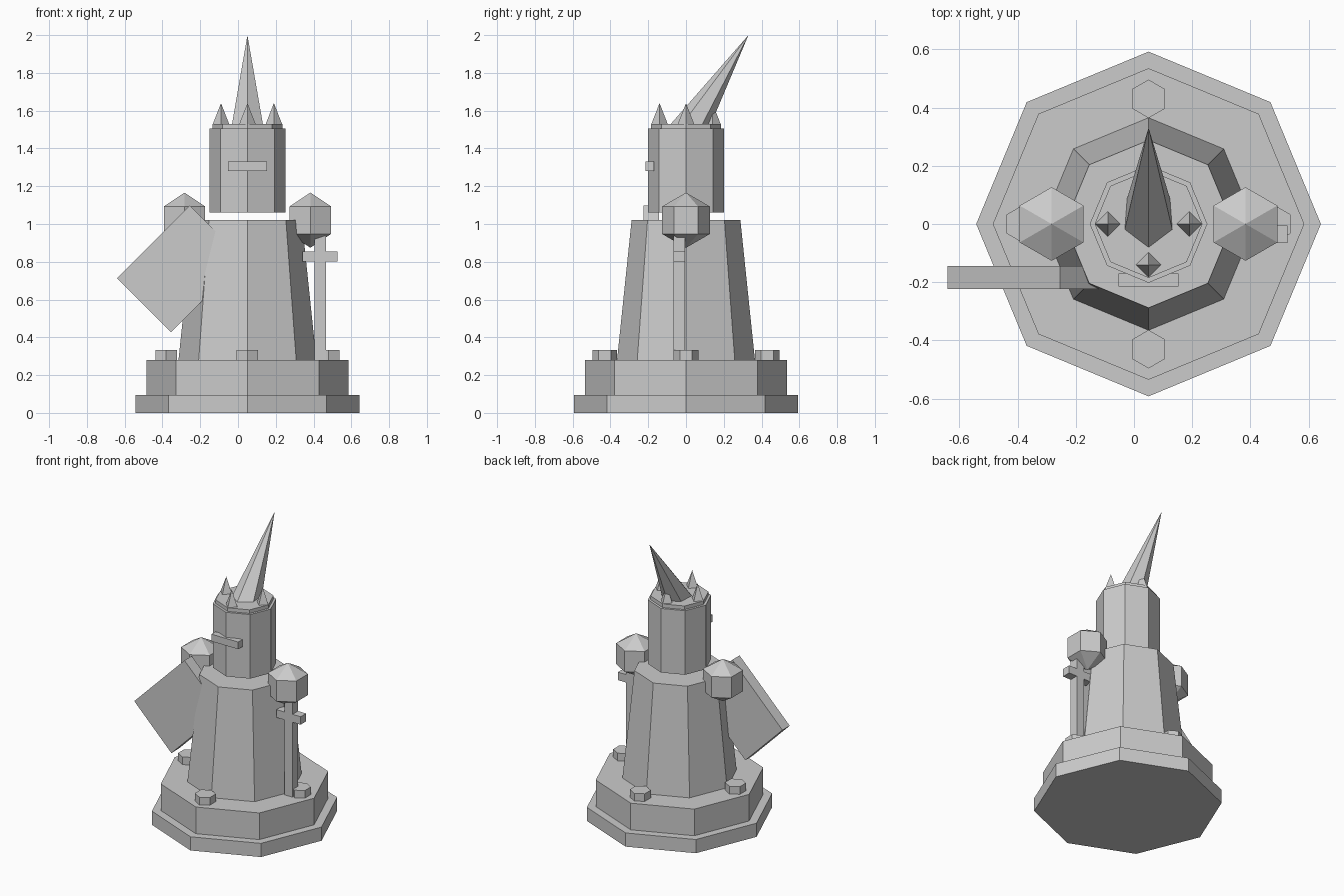
import bpy, bmesh
from math import sin, cos, pi, radians
from mathutils import Matrix

if "Cube" in bpy.data.objects:
    bpy.data.objects.remove(bpy.data.objects["Cube"])

CX = 0.05  # tower axis in x


def finish(name, bm, matrix):
    bmesh.ops.recalc_face_normals(bm, faces=bm.faces[:])
    mesh = bpy.data.meshes.new(name)
    bm.to_mesh(mesh)
    bm.free()
    mesh.transform(matrix)
    obj = bpy.data.objects.new(name, mesh)
    bpy.context.collection.objects.link(obj)
    return obj


def turned(name, sides, levels, loc=(CX, 0, 0), tilt=0.0):
    """Faceted solid from (radius, z) levels; radius 0 makes a point."""
    bm = bmesh.new()
    rings = []
    for r, z in levels:
        if r == 0:
            rings.append([bm.verts.new((0, 0, z))])
        else:
            rings.append([bm.verts.new((r * sin(2 * pi * i / sides), r * cos(2 * pi * i / sides), z))
                          for i in range(sides)])
    for a, b in zip(rings, rings[1:]):
        for i in range(sides):
            j = (i + 1) % sides
            corners = [a[i % len(a)], a[j % len(a)], b[j % len(b)], b[i % len(b)]]
            bm.faces.new(list(dict.fromkeys(corners)))
    for ring in (rings[0], rings[-1]):
        if len(ring) > 1:
            bm.faces.new(ring)
    return finish(name, bm, Matrix.Translation(loc) @ Matrix.Rotation(tilt, 4, 'X'))


def box(name, loc, size, roll=0.0):
    bm = bmesh.new()
    bmesh.ops.create_cube(bm, size=1.0)
    bmesh.ops.scale(bm, vec=size, verts=bm.verts)
    return finish(name, bm, Matrix.Translation(loc) @ Matrix.Rotation(roll, 4, 'Y'))


# Stepped plinth
turned("base_plate", 8, [(0.592, 0), (0.592, 0.095)])
turned("base_step", 8, [(0.535, 0.095), (0.535, 0.28)])

# Robe, floating head and crown band
turned("body", 8, [(0.365, 0.28), (0.288, 1.02)])
turned("head", 8, [(0.202, 1.06), (0.202, 1.505)])
turned("crown_band", 8, [(0.185, 1.505), (0.185, 1.53)])

# Studs on the plinth and spikes on the crown, four of each
for k in range(4):
    dx, dy = cos(k * pi / 2), sin(k * pi / 2)
    turned(f"stud_{k}", 6, [(0.066, 0.28), (0.066, 0.333)], (CX + 0.43 * dx, 0.43 * dy, 0))
    turned(f"crown_spike_{k}", 4, [(0.043, 1.53), (0, 1.64)], (CX + 0.14 * dx, 0.14 * dy, 0))

# Plume leaning backwards
turned("plume", 6, [(0.1, 0), (0, 0.62)], (CX, 0.002, 1.474), radians(-32))

# Eye slit
box("visor", (CX, -0.193, 1.306), (0.205, 0.045, 0.05))

# Faceted shoulders
R = 0.146
for side, label in ((-1, "left"), (1, "right")):
    turned(f"shoulder_{label}", 6,
           [(0, -R), (R * cos(pi / 6), -R / 2), (R * cos(pi / 6), R / 2), (0, R)],
           (CX + side * 0.333, 0, 1.02))

# Sword standing point down
box("sword_blade", (0.435, -0.036, 0.62), (0.06, 0.06, 0.68))
box("sword_guard", (0.435, -0.036, 0.828), (0.185, 0.06, 0.055))

# Tilted shield, partly sunk into the body
box("shield", (-0.305, -0.184, 0.7625), (0.545, 0.08, 0.403), radians(-45))
